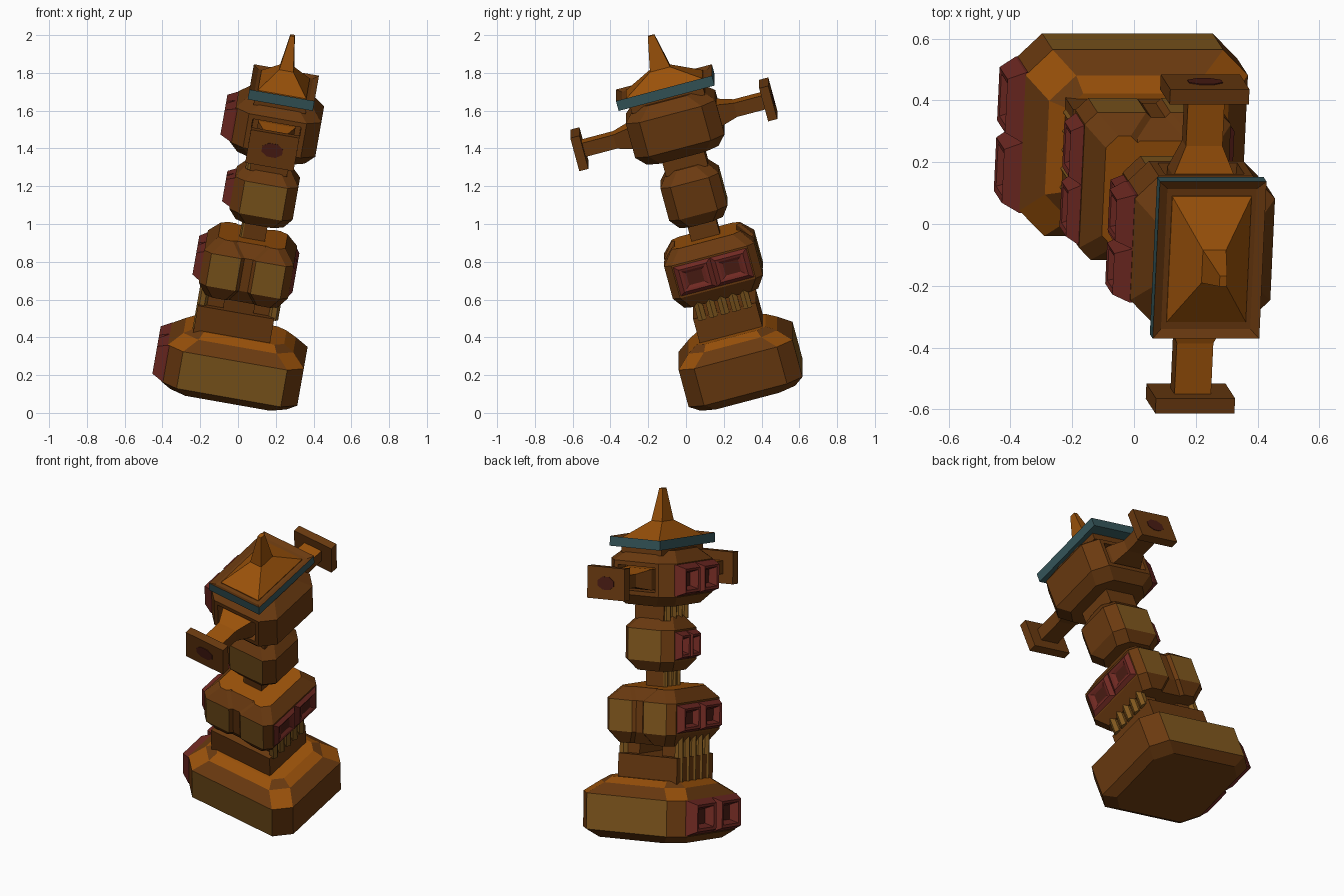
import bpy, bmesh, math
from mathutils import Matrix

if "Cube" in bpy.data.objects:
    bpy.data.objects.remove(bpy.data.objects["Cube"])

# Whole tower leans to one side and forward
LEAN = (Matrix.Translation((-0.043, 0.327, 0.117))
        @ Matrix.Rotation(math.radians(10), 4, 'Y')
        @ Matrix.Rotation(math.radians(15), 4, 'X'))


def material(name, rgb):
    m = bpy.data.materials.new(name)
    m.use_nodes = True
    m.diffuse_color = (*rgb, 1)
    m.node_tree.nodes["Principled BSDF"].inputs["Base Color"].default_value = (*rgb, 1)
    return m


BROWN, ORANGE, OCHRE, RED, TEAL, DARK = range(6)
MATS = [material("dark brown", (0.145, 0.042, 0.005)),
        material("bright orange", (0.32, 0.082, 0.003)),
        material("ochre", (0.22, 0.098, 0.013)),
        material("dull red", (0.16, 0.022, 0.016)),
        material("slate teal", (0.037, 0.097, 0.107)),
        material("dark hole", (0.07, 0.012, 0.007))]


def finish(bm, name, rule=None):
    """Turn a bmesh into a leaning object, colouring faces by a rule."""
    bmesh.ops.recalc_face_normals(bm, faces=bm.faces)
    bm.normal_update()
    if rule:
        for f in bm.faces:
            f.material_index = rule(f)
    me = bpy.data.meshes.new(name)
    bm.to_mesh(me)
    bm.free()
    for m in MATS:
        me.materials.append(m)
    ob = bpy.data.objects.new(name, me)
    ob.matrix_world = LEAN
    bpy.context.collection.objects.link(ob)


def loft(rings, bm=None):
    """Skin a stack of equal-length point rings, capped at both ends."""
    bm = bm or bmesh.new()
    vs = [[bm.verts.new(p) for p in r] for r in rings]
    for a, b in zip(vs, vs[1:]):
        n = len(a)
        for i in range(n):
            bm.faces.new((a[i], a[(i + 1) % n], b[(i + 1) % n], b[i]))
    bm.faces.new(vs[0][::-1])
    bm.faces.new(vs[-1])
    return bm


def rect(hx, hy, z, x=0):
    return [(x + sx * hx, sy * hy, z)
            for sx, sy in ((-1, -1), (1, -1), (1, 1), (-1, 1))]


def octagon(hx, hy, c, z, x=0):
    pts = []
    for sx, sy in ((1, 1), (-1, 1), (-1, -1), (1, -1)):
        corner = [(x + sx * hx, sy * (hy - c), z), (x + sx * (hx - c), sy * hy, z)]
        pts += corner if sx * sy > 0 else corner[::-1]
    return pts


def orange_top(f):
    return ORANGE if f.normal.z > 0.85 else BROWN


def tier_colours(f):
    return OCHRE if abs(f.normal.y) > 0.95 else orange_top(f)


def pod_rings(hx, hy, c, zs, inset, x=0):
    """Chamfered block: narrow bottom, straight wall, narrow top."""
    z0, z1, z2, z3 = zs
    low = inset * 0.75
    return [octagon(hx - low, hy - low, c, z0, x), octagon(hx, hy, c, z1, x),
            octagon(hx, hy, c, z2, x), octagon(hx - inset, hy - inset, c, z3, x)]


def block(name, hx, hy, z0, z1, x=0):
    finish(loft([rect(hx, hy, z0, x), rect(hx, hy, z1, x)]), name)


def windows(name, x, side, hy, z0, z1, depth):
    """Pair of raised red frames with sunken dark panes on a side wall."""
    bm = bmesh.new()
    zc, hz, w = (z0 + z1) / 2, (z1 - z0) / 2, hy / 2
    for yc in (-w, w):
        rings = []
        for off, k in ((-0.02, 1), (0, 1), (depth, 0.76), (depth - 0.004, 0.6), (0.004, 0.42)):
            rings.append([(x + side * off, yc + sy * w * k, zc + sz * hz * k)
                          for sy, sz in ((-1, -1), (1, -1), (1, 1), (-1, 1))])
        loft(rings, bm)
    pane = x + side * 0.004
    finish(bm, name, lambda f: DARK if all(abs(v.co.x - pane) < 1e-4 for v in f.verts) else RED)


def ribs(name, x, hy, z0, z1, n):
    """Row of upright pipes along a neck."""
    bm = bmesh.new()
    r = hy / (n - 1) * 0.85
    for i in range(n):
        y = -hy + 2 * hy * i / (n - 1)
        loft([[(x + r * math.cos(a * math.tau / 6), y + r * math.sin(a * math.tau / 6), z)
               for a in range(6)] for z in (z0, z1)], bm)
    finish(bm, name, lambda f: OCHRE)


# Base with a shallow slope up to the plinth
finish(loft(pod_rings(0.365, 0.312, 0.085, (0, 0.045, 0.25, 0.31), 0.07)
            + [octagon(0.24, 0.19, 0.05, 0.342)]), "base", tier_colours)
windows("base_windows", -0.365, -1, 0.235, 0.05, 0.25, 0.055)

# Plinth with two legs and pipes
block("plinth", 0.205, 0.172, 0.32, 0.475, -0.04)
for side, word in ((-1, "right"), (1, "left")):
    block(word + "_leg", 0.055, 0.125, 0.46, 0.6, -0.03 + side * 0.135)
ribs("left_leg_ribs", 0.16, 0.125, 0.46, 0.61, 5)
ribs("plinth_ribs", -0.225, 0.125, 0.32, 0.61, 5)

# Lower tier: two lobes joined by a core
TIER = (0.54, 0.61, 0.79, 0.86)
for side, word in ((-1, "right"), (1, "left")):
    finish(loft(pod_rings(0.12, 0.247, 0.04, TIER, 0.06, -0.022 + side * 0.12)),
           word + "_lobe", tier_colours)
    windows(word + "_lobe_windows", -0.022 + side * 0.24, side, 0.2, 0.62, 0.78,
            0.04 if side < 0 else 0.018)
finish(loft(pod_rings(0.14, 0.23, 0.01, TIER, 0.06, -0.022)), "lobe_core", orange_top)

# Necks with pipes on one side
block("lower_neck", 0.06, 0.078, 0.84, 0.97, -0.015)
ribs("lower_neck_ribs", -0.075, 0.06, 0.84, 0.97, 4)
block("upper_neck", 0.1, 0.115, 1.24, 1.36)
ribs("upper_neck_ribs", -0.1, 0.085, 1.24, 1.36, 4)

# Middle tier
finish(loft(pod_rings(0.17, 0.16, 0.055, (0.95, 1.01, 1.19, 1.26), 0.055)),
       "middle_tier", tier_colours)
windows("middle_windows", -0.17, -1, 0.1, 1.02, 1.18, 0.045)

# Head with openings front and back for the arms
bm = loft(pod_rings(0.23, 0.245, 0.075, (1.33, 1.39, 1.58, 1.645), 0.065))
bmesh.ops.recalc_face_normals(bm, faces=bm.faces)
bm.normal_update()
openings = [f for f in bm.faces if abs(f.normal.y) > 0.95]
bmesh.ops.inset_individual(bm, faces=openings, thickness=0.035)
bmesh.ops.inset_individual(bm, faces=openings, thickness=0.005, depth=-0.07)
finish(bm, "head")
windows("head_windows", -0.23, -1, 0.18, 1.395, 1.575, 0.055)

# Arms with end plates and dark sockets
for side, word, reach in ((-1, "front", 0.55), (1, "back", 0.535)):
    def section(hx, hz, y):
        return [(sx * hx, side * y, 1.485 + sz * hz)
                for sx, sz in ((-1, -1), (1, -1), (1, 1), (-1, 1))]
    finish(loft([section(0.1, 0.06, 0.17), section(0.1, 0.06, 0.235),
                 section(0.06, 0.038, 0.33), section(0.06, 0.038, reach - 0.03)]),
           word + "_arm", orange_top)
    finish(loft([section(0.13, 0.092, reach - 0.05), section(0.13, 0.092, reach)]),
           word + "_plate")
    disc = [[(0.06 * math.cos((a + 0.5) * math.tau / 8), side * y,
              1.485 + 0.04 * math.sin((a + 0.5) * math.tau / 8)) for a in range(8)]
            for y in (reach - 0.004, reach + 0.003)]
    finish(loft(disc), word + "_socket", lambda f: DARK)

# Cap slab with sunken top, roof and spire
block("cap_pad", 0.14, 0.2, 1.62, 1.67)
bm = loft([rect(0.175, 0.263, 1.66), rect(0.175, 0.263, 1.715)])
bmesh.ops.recalc_face_normals(bm, faces=bm.faces)
bm.normal_update()
top = [f for f in bm.faces if f.normal.z > 0.9]
bmesh.ops.inset_individual(bm, faces=top, thickness=0.04, depth=-0.015)
finish(bm, "cap", lambda f: BROWN if f.normal.z > 0.1 else TEAL)
finish(loft([rect(0.13, 0.21, 1.69), rect(0.13, 0.21, 1.705), rect(0.038, 0.055, 1.795),
             rect(0.012, 0.018, 1.978)]), "roof_spire", lambda f: ORANGE)
